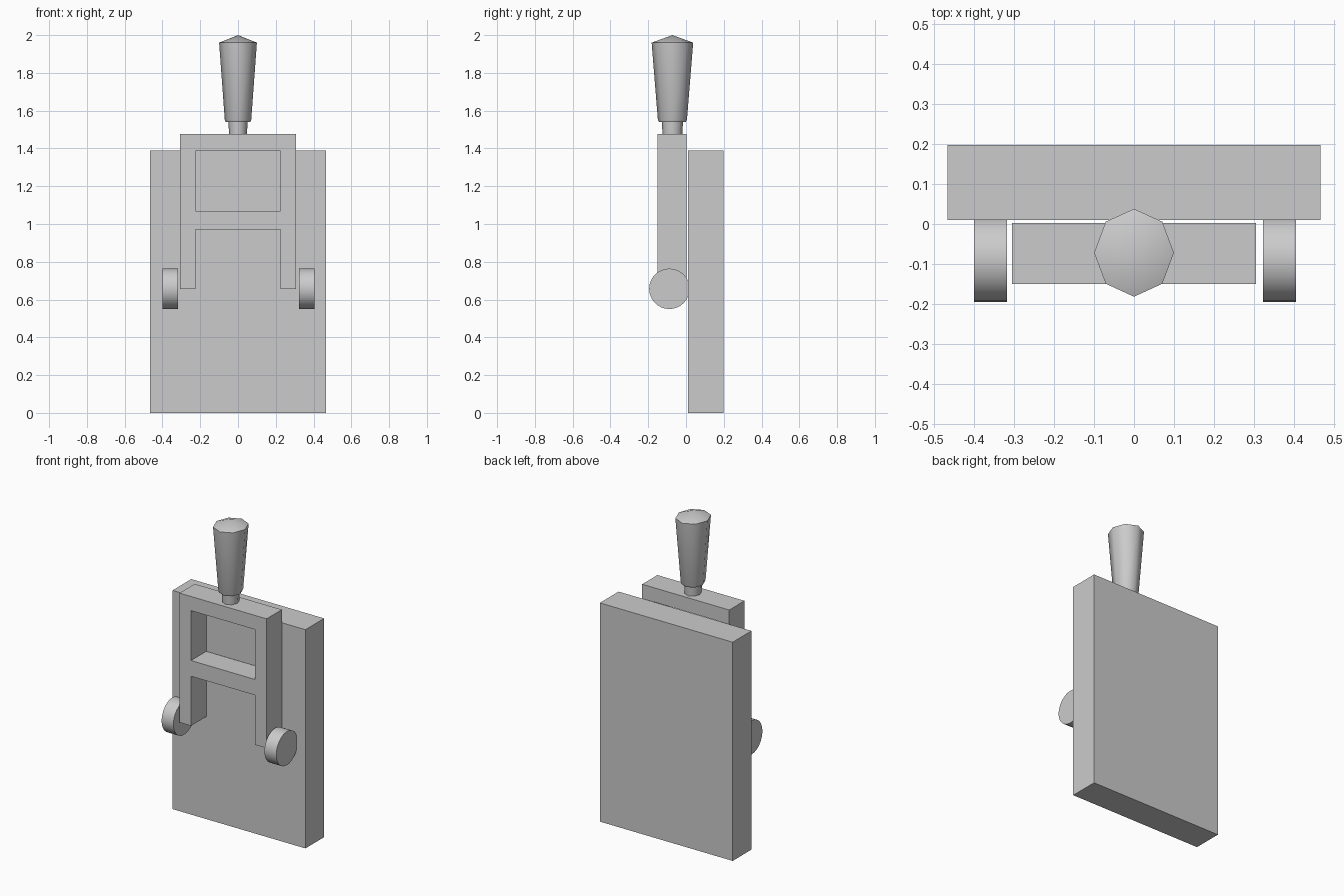
import bpy, bmesh, math
from mathutils import Vector

cube = bpy.data.objects.get("Cube")
if cube:
    bpy.data.objects.remove(cube, do_unlink=True)

grey = bpy.data.materials.new("light_grey")
grey.use_nodes = True
grey.diffuse_color = (0.6, 0.6, 0.6, 1)
grey.node_tree.nodes["Principled BSDF"].inputs["Base Color"].default_value = (0.6, 0.6, 0.6, 1)


def finish(name, bm, smooth=None):
    bmesh.ops.recalc_face_normals(bm, faces=bm.faces)
    mesh = bpy.data.meshes.new(name)
    bm.to_mesh(mesh)
    bm.free()
    mesh.materials.append(grey)
    obj = bpy.data.objects.new(name, mesh)
    bpy.context.collection.objects.link(obj)
    if smooth:
        bpy.ops.object.select_all(action='DESELECT')
        obj.select_set(True)
        bpy.context.view_layer.objects.active = obj
        bpy.ops.object.shade_smooth_by_angle(angle=math.radians(smooth))
    return obj


def panel(name, xs, zs, y0, y1, openings=()):
    """Extruded grid of cells in the xz plane, leaving out the open cells."""
    bm = bmesh.new()
    grid = [[bm.verts.new((x, y0, z)) for z in zs] for x in xs]
    for i in range(len(xs) - 1):
        for j in range(len(zs) - 1):
            if (i, j) not in openings:
                bm.faces.new((grid[i][j], grid[i + 1][j], grid[i + 1][j + 1], grid[i][j + 1]))
    bmesh.ops.delete(bm, geom=[v for v in bm.verts if not v.link_faces], context='VERTS')
    new = bmesh.ops.extrude_face_region(bm, geom=bm.faces[:])["geom"]
    bmesh.ops.translate(bm, vec=Vector((0, y1 - y0, 0)),
                        verts=[g for g in new if isinstance(g, bmesh.types.BMVert)])
    return finish(name, bm)


# Back plate
panel("back_plate", (-0.467, 0.467), (0, 1.39), 0.01, 0.198)

# Lever frame with a window and an open gap between the legs
panel("lever_frame", (-0.306, -0.225, 0.225, 0.306), (0.655, 0.97, 1.07, 1.387, 1.477),
      -0.15, 0.003, openings=((1, 0), (1, 2)))

# Pivot discs, sunk into the plate
for side, x in (("right", -0.359), ("left", 0.364)):
    bm = bmesh.new()
    bmesh.ops.create_cone(bm, cap_ends=True, segments=32, radius1=0.107, radius2=0.107, depth=0.083)
    for v in bm.verts:
        v.co = Vector((v.co.z + x, v.co.x - 0.088, v.co.y + 0.657))
    finish(side + "_pivot_disc", bm, 30)

# Eight-sided handle: neck, flared grip and pointed cap
profile = ((0.047, 1.47), (0.051, 1.54), (0.065, 1.54), (0.07, 1.552), (0.1, 1.96))
bm = bmesh.new()
rings = []
for r, z in profile:
    rings.append([bm.verts.new((r * math.sin(k * math.pi / 4),
                                -0.072 - 1.1 * r * math.cos(k * math.pi / 4), z)) for k in range(8)])
for low, high in zip(rings, rings[1:]):
    for k in range(8):
        n = (k + 1) % 8
        bm.faces.new((low[k], low[n], high[n], high[k]))
bm.faces.new(rings[0])
tip = bm.verts.new((0, -0.072, 2.0))
for k in range(8):
    bm.faces.new((rings[-1][k], rings[-1][(k + 1) % 8], tip))
finish("handle", bm, 50)
